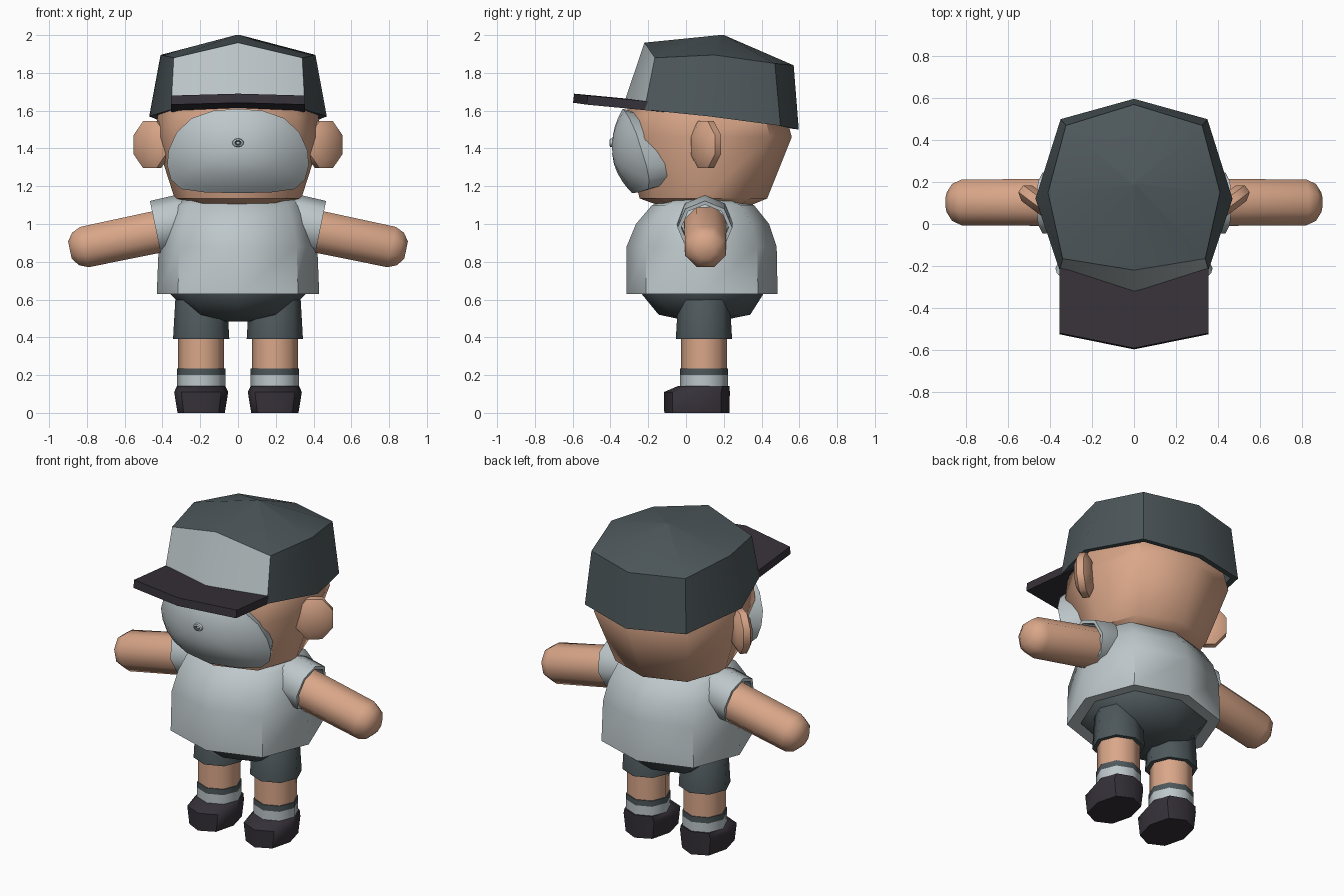
import bpy, bmesh, math
from mathutils import Vector, Matrix

if "Cube" in bpy.data.objects:
    bpy.data.objects.remove(bpy.data.objects["Cube"])


def material(name, rgb):
    m = bpy.data.materials.new(name)
    m.diffuse_color = (*rgb, 1)
    m.use_nodes = True
    m.node_tree.nodes["Principled BSDF"].inputs["Base Color"].default_value = m.diffuse_color
    return m


SKIN = material("skin", (0.70, 0.385, 0.25))
LIGHT = material("pale_grey", (0.51, 0.57, 0.59))
SLATE = material("slate", (0.075, 0.096, 0.104))
DARK = material("charcoal", (0.037, 0.031, 0.041))


def finish(name, bm, mats, angle=50):
    bmesh.ops.recalc_face_normals(bm, faces=bm.faces)
    me = bpy.data.meshes.new(name)
    bm.to_mesh(me)
    bm.free()
    for m in mats:
        me.materials.append(m)
    me.shade_smooth()
    me.set_sharp_from_angle(angle=math.radians(angle))
    ob = bpy.data.objects.new(name, me)
    bpy.context.collection.objects.link(ob)
    return ob


def loft(name, rings, mats, caps=(True, True), angle=50, rule=None):
    """Skin a stack of equal-length point loops."""
    bm = bmesh.new()
    rows = [[bm.verts.new(p) for p in r] for r in rings]
    n = len(rows[0])
    for k in range(len(rows) - 1):
        for i in range(n):
            j = (i + 1) % n
            f = bm.faces.new((rows[k][i], rows[k][j], rows[k + 1][j], rows[k + 1][i]))
            if rule:
                f.material_index = rule(k, i)
    for use, row in zip(caps, (rows[0], rows[-1])):
        if use:
            bm.faces.new(row)
    return finish(name, bm, mats, angle)


def oct_ring(rx, yf, yb, z, diag=0.74, x=0.0):
    """Eight-sided horizontal loop from y = yf to y = yb."""
    cy, ry = (yf + yb) / 2, (yb - yf) / 2
    pts = []
    for i in range(8):
        a = i * math.pi / 4
        d = diag * math.sqrt(2) if i % 2 else 1
        pts.append((x + rx * d * math.cos(a), cy + ry * d * math.sin(a), z))
    return pts


def mirrored(half):
    """Close a front-to-back half loop across x = 0."""
    return half + [(-x, y, z) for x, y, z in half[-2:0:-1]]


def tube(name, start, end, stations, mats, caps=(True, True), sides=8, turn=0.5):
    """Loft round loops along an axis; stations are (fraction, radius)."""
    a, b = Vector(start), Vector(end)
    w = (b - a).normalized()
    u = Vector((0, 1, 0))
    v = w.cross(u)
    rings = []
    for t, r in stations:
        c = a + (b - a) * t
        rings.append([c + r * (math.cos(q) * u + math.sin(q) * v)
                      for q in [(i + turn) * 2 * math.pi / sides for i in range(sides)]])
    return loft(name, rings, mats, caps)


# Head
loft("head", [oct_ring(0.20, -0.12, 0.32, 1.09), oct_ring(0.335, -0.245, 0.43, 1.135),
              oct_ring(0.44, -0.335, 0.56, 1.46), oct_ring(0.425, -0.325, 0.53, 1.57),
              oct_ring(0.37, -0.23, 0.48, 1.80)], [SKIN])

# Muzzle: domed shell hugging the front of the head
half_rim = [(0, -0.335, 1.61), (0.13, -0.325, 1.60), (0.245, -0.30, 1.56), (0.325, -0.265, 1.485),
            (0.368, -0.235, 1.39), (0.375, -0.21, 1.31), (0.355, -0.195, 1.235),
            (0.30, -0.20, 1.185), (0.18, -0.25, 1.168), (0, -0.285, 1.163)]
rim = mirrored(half_rim)
CZ, TIP = 1.40, -0.392
dome = [[(x * 0.85, y + 0.10, CZ + (z - CZ) * 0.88) for x, y, z in rim]]
for k in (1.0, 0.9, 0.75, 0.55, 0.35, 0.12):
    dome.append([(x * k, TIP + (y - TIP) * k ** 2.2, CZ + (z - CZ) * k) for x, y, z in rim])
loft("muzzle", dome, [LIGHT])

# Small puckered mouth ring with a dark centre
rings = []
for r, y in ((0.032, -0.385), (0.028, -0.402), (0.018, -0.406), (0.010, -0.396)):
    rings.append([(r * math.cos(i * math.pi / 6), y, 1.43 + 0.75 * r * math.sin(i * math.pi / 6))
                  for i in range(12)])
loft("mouth", rings, [LIGHT, SLATE], rule=lambda k, i: int(k == 2))

# Cap: front, front corner, side, back corner, back
cap_low = mirrored([(0, -0.33, 1.635), (0.355, -0.22, 1.605), (0.47, 0.12, 1.57),
                    (0.35, 0.50, 1.52), (0, 0.597, 1.50)])
cap_high = mirrored([(0, -0.22, 1.96), (0.34, -0.165, 1.88), (0.41, 0.15, 1.895),
                     (0.325, 0.47, 1.85), (0, 0.57, 1.84)])
cap_in = [(x * 0.92, 0.12 + (y - 0.12) * 0.92, z + 0.005) for x, y, z in cap_low]
cap_deep = [(x * 0.9, 0.12 + (y - 0.12) * 0.9, z + 0.12) for x, y, z in cap_low]
cap_top = [(x * 0.03, 0.19 + (y - 0.19) * 0.03, 2.0) for x, y, z in cap_high]
loft("cap", [cap_deep, cap_in, cap_low, cap_high, cap_top], [SLATE, LIGHT], caps=(False, True),
     rule=lambda k, i: int(k == 2 and i in (0, 7)))

# Cap visor: thin plate with a pointed front edge
plan = [(-0.355, -0.52, 1.68), (0, -0.592, 1.69), (0.355, -0.52, 1.68),
        (0.355, -0.10, 1.64), (0, -0.22, 1.655), (-0.355, -0.10, 1.64)]
bm = bmesh.new()
top = [bm.verts.new(p) for p in plan]
low = [bm.verts.new((x, y - 0.006, z - 0.048)) for x, y, z in plan]
for row in (top, low):
    bm.faces.new((row[0], row[1], row[4], row[5]))
    bm.faces.new((row[1], row[2], row[3], row[4]))
for i in range(6):
    j = (i + 1) % 6
    bm.faces.new((top[i], top[j], low[j], low[i]))
finish("cap_visor", bm, [DARK], 30)

# Shirt body with closed hem
loft("shirt", [oct_ring(0.37, -0.25, 0.42, 0.635), oct_ring(0.43, -0.315, 0.485, 0.63),
               oct_ring(0.42, -0.315, 0.48, 0.88), oct_ring(0.395, -0.265, 0.44, 1.0),
               oct_ring(0.36, -0.18, 0.36, 1.10), oct_ring(0.32, -0.10, 0.27, 1.13)], [LIGHT])

# Shorts seat
loft("shorts_seat", [oct_ring(0.08, 0.02, 0.17, 0.485), oct_ring(0.25, -0.145, 0.34, 0.52),
                     oct_ring(0.36, -0.235, 0.41, 0.63), oct_ring(0.36, -0.235, 0.41, 0.66)],
     [SLATE])

for s, side in ((1, "right"), (-1, "left")):
    # Ear: flattened rounded slab swept backwards
    d = Vector((0.80 * s, 0.60, 0))
    nrm = Vector((-0.60 * s, 0.80, 0))
    c = Vector((0.455 * s, 0.105, 1.42))
    ear = []
    for off, r in ((-0.045, 0.65), (-0.02, 1.0), (0.02, 1.0), (0.045, 0.65)):
        ear.append([c + nrm * off + r * (0.115 * math.cos(q) * d + Vector((0, 0, 0.135 * math.sin(q))))
                    for q in [(i + 0.5) * math.pi / 4 for i in range(8)]])
    loft(side + "_ear", ear, [SKIN])

    # Arm with a rounded end, and sleeve
    tube(side + "_arm", (0.30 * s, 0.103, 0.985), (0.89 * s, 0.103, 0.862),
         [(0, 0.122), (0.87, 0.118), (0.95, 0.095), (1.0, 0.05)], [SKIN])
    tube(side + "_sleeve", (0.22 * s, 0.10, 1.025), (0.437 * s, 0.10, 0.98),
         [(0, 0.12), (0.4, 0.148), (1.0, 0.145), (1.0, 0.125), (0.8, 0.122)], [LIGHT],
         caps=(True, False), turn=0)

    # Shorts leg, leg and striped sock
    x = 0.195 * s
    tube(side + "_shorts_leg", (x, 0.095, 0.39), (x, 0.095, 0.62),
         [(0.1, 0.122), (0, 0.125), (0, 0.149), (0.9, 0.137), (1, 0.12)], [SLATE], turn=0)
    tube(side + "_leg", (x, 0.095, 0.10), (x, 0.095, 0.45), [(0, 0.122), (1, 0.122)], [SKIN], turn=0)
    tube(side + "_sock", (x, 0.095, 0.10), (x, 0.095, 0.20), [(0, 0.128), (1, 0.128)], [LIGHT], turn=0)
    tube(side + "_sock_band", (x, 0.095, 0.20), (x, 0.095, 0.235),
         [(0, 0.128), (1, 0.128)], [SLATE], turn=0)

    # Shoe
    loft(side + "_shoe", [oct_ring(0.125, -0.115, 0.23, 0, x=x), oct_ring(0.143, -0.117, 0.232, 0.11, x=x),
                          oct_ring(0.128, -0.04, 0.23, 0.143, x=x)], [DARK])
